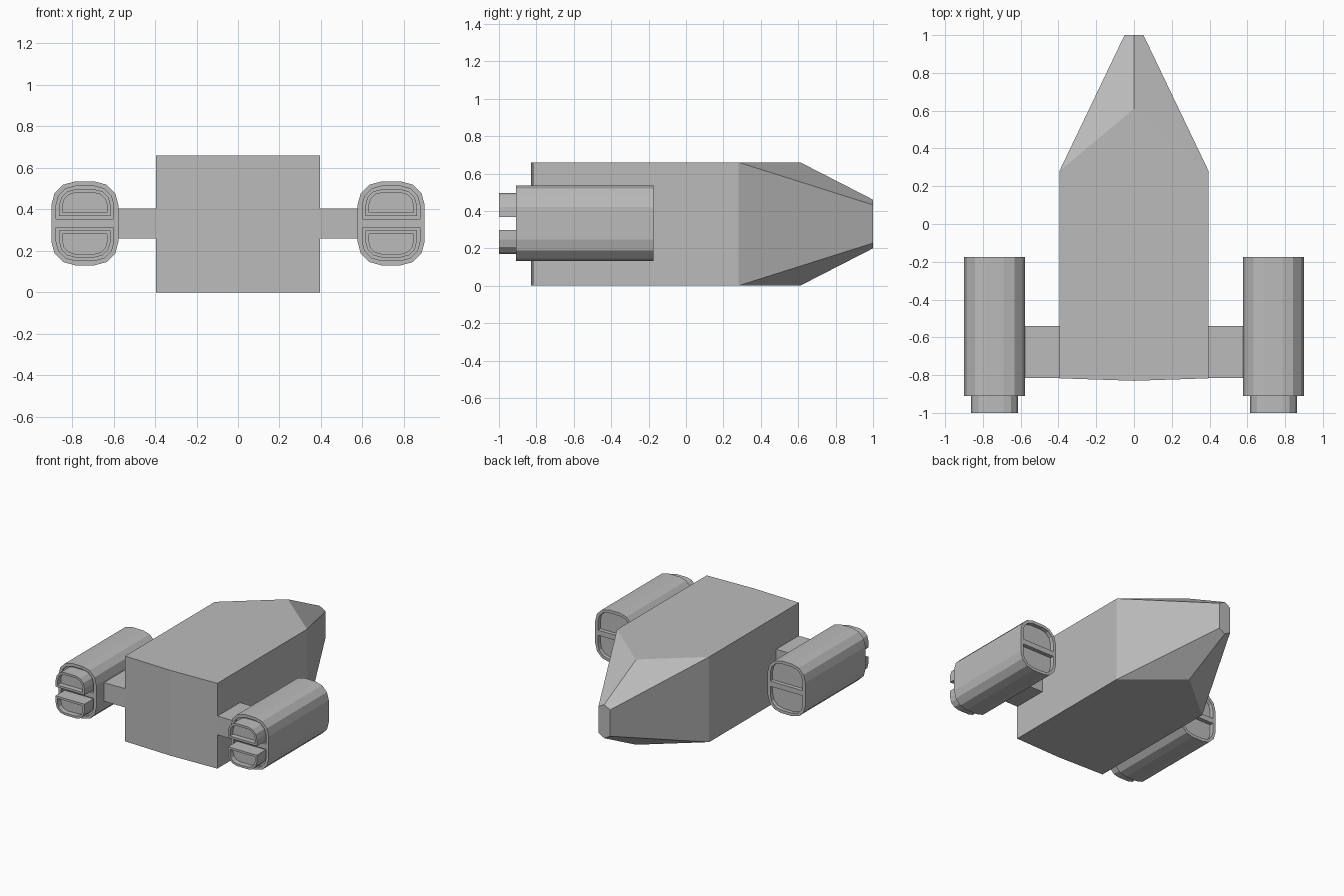
import bpy, bmesh, math

if "Cube" in bpy.data.objects:
    bpy.data.objects.remove(bpy.data.objects["Cube"])

grey = bpy.data.materials.new("hull_grey")
grey.diffuse_color = (0.5, 0.5, 0.5, 1)
grey.use_nodes = True
grey.node_tree.nodes["Principled BSDF"].inputs["Base Color"].default_value = grey.diffuse_color


def finish(bm, name, merge=False):
    """Turn a half model on +x into a mirrored object."""
    bmesh.ops.recalc_face_normals(bm, faces=bm.faces)
    mesh = bpy.data.meshes.new(name)
    bm.to_mesh(mesh)
    bm.free()
    mesh.materials.append(grey)
    ob = bpy.data.objects.new(name, mesh)
    bpy.context.collection.objects.link(ob)
    mod = ob.modifiers.new("mirror", 'MIRROR')
    mod.use_mirror_merge = merge
    return ob


# Hull: half section per level, mirrored in z about mid height
H, MID = 0.66, 0.33
bm = bmesh.new()


def pair(x, y, dz):
    """Top and bottom vertex at the same plan position."""
    return [bm.verts.new((x, y, MID + s * dz)) for s in (1, -1)]


rear_mid = pair(0, -0.83, MID)
rear_side = pair(0.395, -0.817, MID)
shoulder = pair(0.395, 0.28, MID)
ridge = pair(0, 0.61, MID)
tip_mid = pair(0, 1.0, 0.13)
tip_side = pair(0.05, 1.0, 0.102)
for i in (0, 1):
    bm.faces.new([rear_mid[i], rear_side[i], shoulder[i], ridge[i]])
    bm.faces.new([ridge[i], shoulder[i], tip_side[i], tip_mid[i]])
for a, b in ((rear_mid, rear_side), (rear_side, shoulder), (shoulder, tip_side)):
    bm.faces.new([a[0], b[0], b[1], a[1]])
bm.faces.new([tip_mid[0], tip_side[0], tip_side[1], tip_mid[1]])
finish(bm, "hull", True)

# Pylons joining hull and engine pods
bm = bmesh.new()
bmesh.ops.create_cube(bm, size=1)
for v in bm.verts:
    v.co = (0.485 + v.co.x * 0.2, -0.677 + v.co.y * 0.275, 0.333 + v.co.z * 0.145)
finish(bm, "engine_pylons")

# Engine pods: rounded bodies with two D-shaped openings at each end
CX, CZ, HW, HH, R = 0.738, 0.333, 0.162, 0.202, 0.115
bm = bmesh.new()


def d_loop(inset, foot, y, side):
    """D-shaped half outline, running right to left over the arch."""
    r = max(R - inset, 0.03)
    w, h = HW - inset, HH - inset
    pts = [(w, foot)]
    for sx, start in ((1, 0), (-1, 90)):
        for k in range(4):
            a = math.radians(start + 30 * k)
            pts.append((sx * (w - r) + r * math.cos(a), h - r + r * math.sin(a)))
    pts.append((-w, foot))
    return [bm.verts.new((CX + side * x, y, CZ + side * z)) for x, z in pts]


def bridge(a, b, closed=True):
    n = len(a)
    for i in range(n if closed else n - 1):
        j = (i + 1) % n
        bm.faces.new([a[i], a[j], b[j], b[i]])


BAR, RIM = 0.02, 0.023
REAR, FRONT = -0.91, -0.175
ends = {
    REAR: [(RIM, REAR + 0.02), (0.038, REAR + 0.02), (0.038, -1.0),
           (0.055, -1.0), (0.055, -0.96)],      # protruding nozzles
    FRONT: [(RIM, FRONT - 0.03)],               # recessed intakes
}
outlines = []
for y, steps in ends.items():
    outer, inner = [], []
    for side in (1, -1):
        o = d_loop(0, BAR, y, side)
        d = d_loop(RIM, BAR, y, side)
        bridge(o, d, closed=False)
        outer.append(o)
        inner.append(d)
        last = d
        for inset, depth in steps:
            ring = d_loop(inset, BAR + inset - RIM, depth, side)
            bridge(last, ring)
            last = ring
        bm.faces.new(last)
    # Crossbar between the two openings
    (u, l), (du, dl) = outer, inner
    bm.faces.new([u[-1], du[-1], du[0], u[0], l[-1], dl[-1], dl[0], l[0]])
    outlines.append(u + l)
bridge(*outlines)
finish(bm, "engine_pods")
